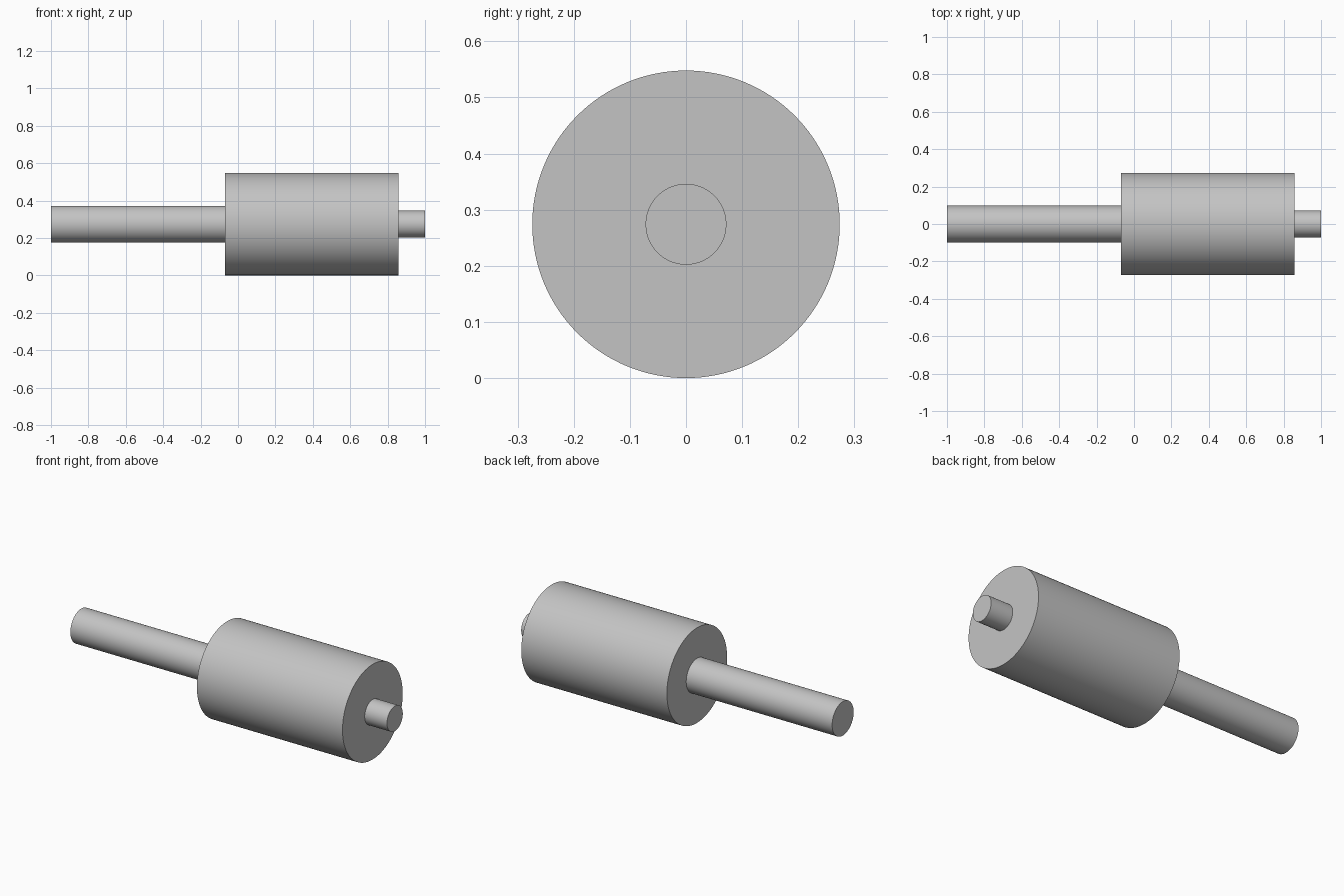
import bpy
import math

cube = bpy.data.objects.get("Cube")
if cube:
    bpy.data.objects.remove(cube, do_unlink=True)

AXIS_HEIGHT = 0.274

# Plain grey metal
grey = bpy.data.materials.new("grey metal")
grey.use_nodes = True
colour = (0.55, 0.55, 0.55, 1)
grey.diffuse_color = colour
grey.node_tree.nodes["Principled BSDF"].inputs["Base Color"].default_value = colour


def rod(name, start, end, radius):
    """Capped cylinder along x between two stations."""
    bpy.ops.mesh.primitive_cylinder_add(
        vertices=128, radius=radius, depth=end - start,
        location=((start + end) / 2, 0, AXIS_HEIGHT),
        rotation=(0, math.pi / 2, 0))
    part = bpy.context.object
    part.name = name
    part.data.materials.append(grey)
    bpy.ops.object.shade_smooth_by_angle(angle=math.radians(30))
    return part


# Long shaft, roller body and short stub, end to end
rod("long_shaft", -1, -0.07, 0.098)
rod("roller_body", -0.07, 0.858, AXIS_HEIGHT)
rod("short_stub", 0.858, 1, 0.072)
